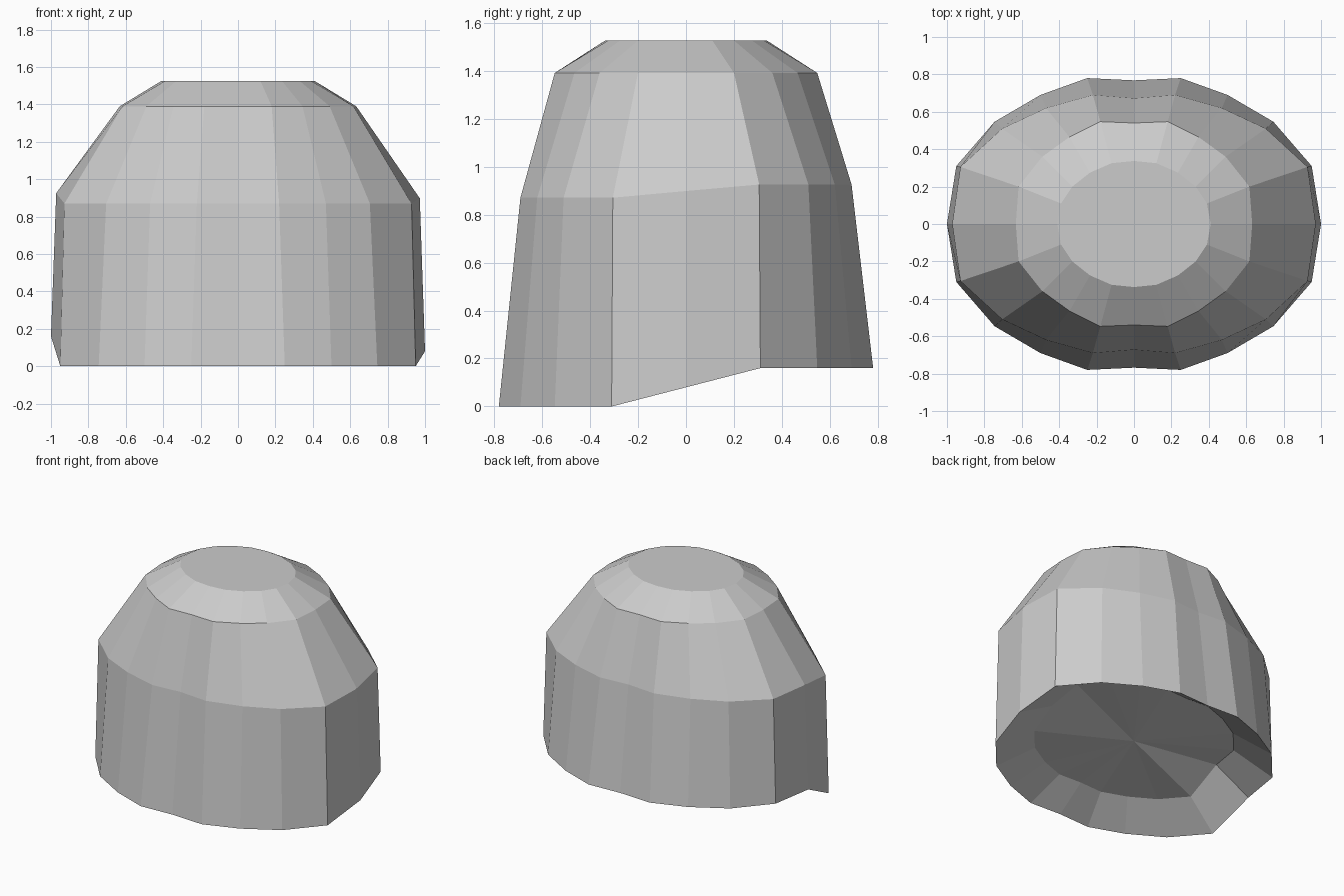
import bpy, bmesh

if "Cube" in bpy.data.objects:
    bpy.data.objects.remove(bpy.data.objects["Cube"])

# Right-back quarter outlines (x, y) of each ring, from the side (y = 0) to the back (x = 0)
RIM = [(1.0, 0), (.95, .31), (.745, .547), (.5, .69), (.25, .78), (0, .768)]
WAIST = [(.972, 0), (.928, .305), (.705, .51), (.47, .62), (.22, .69), (0, .672)]
SHOULDER = [(.632, 0), (.617, .2), (.49, .36), (.345, .465), (.18, .547), (0, .54)]
CROWN = [(.41, 0), (.39, .11), (.33, .2), (.235, .275), (.12, .325), (0, .337)]


def full_ring(quarter):
    """Mirror a quarter outline into a closed 20-point loop."""
    back = quarter + [(-x, y) for x, y in quarter[-2::-1]]
    return back + [(x, -y) for x, y in back[-2:0:-1]]


def ring(bm, quarter, z_front, z_back, z_right, scale=1.0):
    """Add a loop whose front half sits lower than its back half."""
    verts = []
    for x, y in full_ring(quarter):
        if y < 0:
            z = z_front
        elif y == 0 and x > 0:
            z = z_right
        else:
            z = z_back
        verts.append(bm.verts.new((x * scale, y * scale, z)))
    return verts


def bridge(bm, a, b):
    n = len(a)
    for i in range(n):
        j = (i + 1) % n
        bm.faces.new((a[i], a[j], b[j], b[i]))


bm = bmesh.new()
# Recessed underside, rim, waist, shoulder, crown
rings = [
    ring(bm, RIM, .15, .31, .23, .72),
    ring(bm, RIM, 0, .16, .08),
    ring(bm, WAIST, .87, .925, .898),
    ring(bm, SHOULDER, 1.39, 1.39, 1.39),
    ring(bm, CROWN, 1.525, 1.525, 1.525),
]
for lower, upper in zip(rings, rings[1:]):
    bridge(bm, lower, upper)

# Flat top cap
bm.faces.new(rings[-1])

# Fan closing the recess
centre = bm.verts.new((0, 0, .225))
inner = rings[0]
for i in range(len(inner)):
    bm.faces.new((inner[(i + 1) % len(inner)], inner[i], centre))

bmesh.ops.recalc_face_normals(bm, faces=bm.faces)
mesh = bpy.data.meshes.new("domed_cap")
bm.to_mesh(mesh)
bm.free()
cap = bpy.data.objects.new("domed_cap", mesh)
bpy.context.collection.objects.link(cap)
